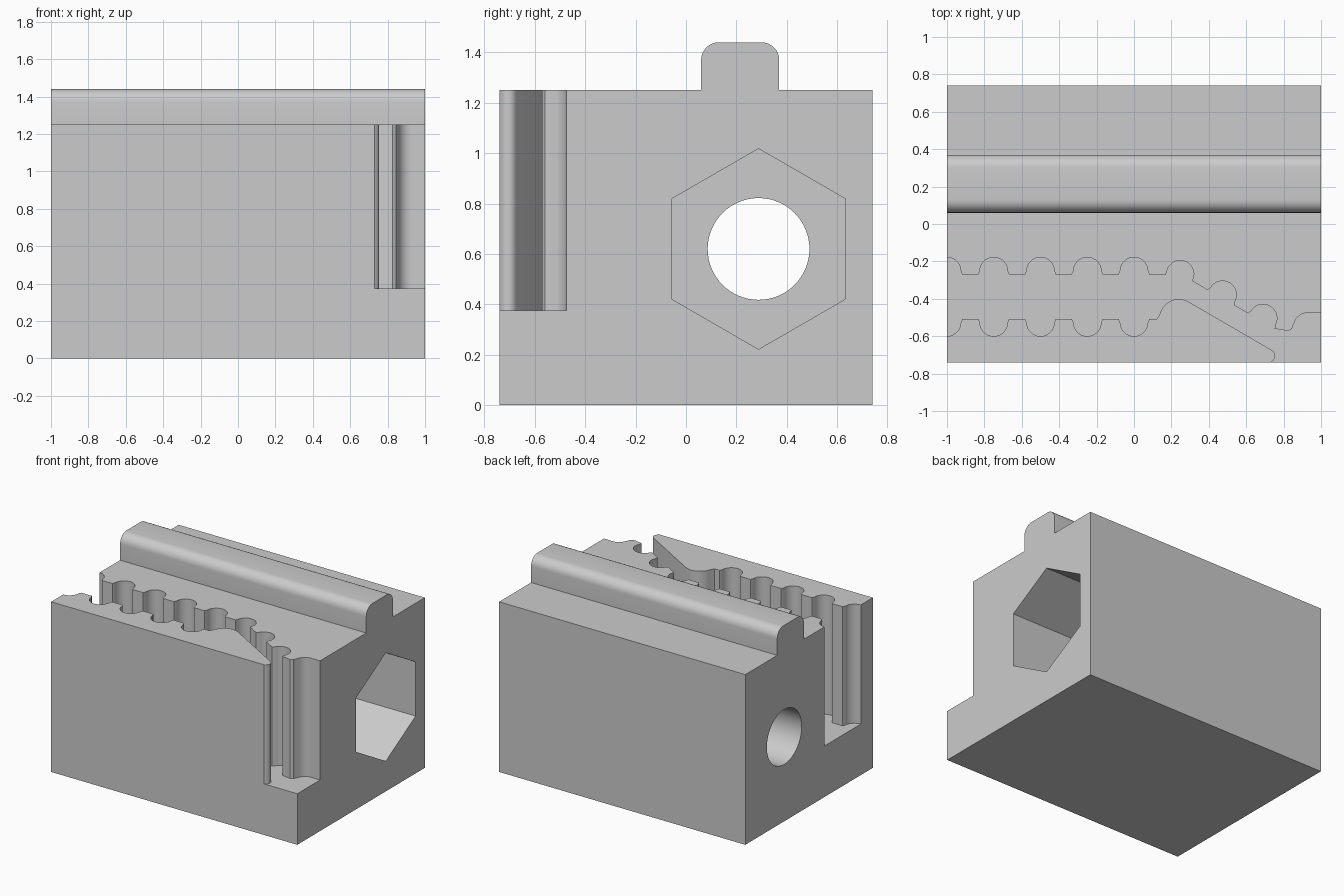
import bpy
import bmesh
from math import cos, sin, pi, radians
from mathutils import Vector

if "Cube" in bpy.data.objects:
    bpy.data.objects.remove(bpy.data.objects["Cube"], do_unlink=True)

grey = bpy.data.materials.new("light grey")
grey.use_nodes = True
grey.diffuse_color = (0.6, 0.6, 0.6, 1)
grey.node_tree.nodes["Principled BSDF"].inputs["Base Color"].default_value = (0.6, 0.6, 0.6, 1)


def prism(name, outline, axis, start, end):
    """Extrude a 2D outline along x (outline in y, z) or z (outline in x, y)."""
    bm = bmesh.new()
    place = (lambda a, b: (start, a, b)) if axis == "x" else (lambda a, b: (a, b, start))
    face = bm.faces.new([bm.verts.new(place(a, b)) for a, b in outline])
    shift = Vector((end - start, 0, 0)) if axis == "x" else Vector((0, 0, end - start))
    new = bmesh.ops.extrude_face_region(bm, geom=[face])["geom"]
    bmesh.ops.translate(bm, vec=shift, verts=[v for v in new if isinstance(v, bmesh.types.BMVert)])
    bmesh.ops.recalc_face_normals(bm, faces=bm.faces)
    mesh = bpy.data.meshes.new(name)
    bm.to_mesh(mesh)
    bm.free()
    mesh.materials.append(grey)
    obj = bpy.data.objects.new(name, mesh)
    bpy.context.collection.objects.link(obj)
    return obj


def arc(cx, cy, r, a0, a1, n):
    steps = [radians(a0 + (a1 - a0) * i / n) for i in range(n + 1)]
    return [(cx + r * cos(t), cy + r * sin(t)) for t in steps]


def tooth(x, y, angle=0, side=1):
    """Rounded belt tooth standing on (x, y), listed left to right."""
    local = [(-0.082, 0)] + arc(0, 0.018, 0.074, 180, 0, 14) + [(0.082, 0)]
    c, s = cos(radians(angle)), sin(radians(angle))
    return [(x + u * c - v * side * s, y + u * s + v * side * c) for u, v in local]


# Body with the rounded guide ridge along its top
W, TOP, R = 0.74, 1.25, 0.07
section = [(-W, 0), (W, 0), (W, TOP), (0.37, TOP)]
section += arc(0.37 - R, 1.44 - R, R, 0, 90, 8) + arc(0.06 + R, 1.44 - R, R, 90, 180, 8)
section += [(0.06, TOP), (-W, TOP)]
body = prism("belt_clamp_body", section, "x", -1, 1)

# Toothed belt channel: inner wall left to right, then outer wall back again
pitch = 0.25
inner, outer = [], []
for i in range(-4, 1):
    inner += tooth(i * pitch, -0.27)
    outer += tooth(i * pitch, -0.508, side=-1)
inner += [(0.17, -0.27)] + arc(0.247, -0.268, 0.073, 168, 0, 14) + [(0.312, -0.305)]
inner += tooth(0.464, -0.394, -30) + tooth(0.681, -0.519, -30)
inner += [(0.825, -0.572), (0.845, -0.56), (0.853, -0.535)]
inner += arc(0.927, -0.547, 0.072, 165, 90, 8) + [(1.1, -0.475)]
outer += [(0.123, -0.508)] + arc(0.24, -0.507, 0.105, 165, 60, 12)
outer += arc(0.72, -0.705, 0.035, 60, -60, 8) + [(0.728, -0.742), (0.728, -0.85), (1.1, -0.85)]
channel = prism("belt_channel", inner + outer[::-1], "z", 0.375, 1.6)

# Nut pocket and bolt hole
pocket = prism("nut_pocket", arc(0.288, 0.62, 0.398, 30, 330, 5), "x", 0.0, 1.1)
bore = prism("bolt_hole", arc(0.288, 0.62, 0.202, 0, 354.375, 63), "x", -1.1, 1.1)

bpy.context.view_layer.objects.active = body
for cutter in (channel, pocket, bore):
    mod = body.modifiers.new(cutter.name, "BOOLEAN")
    mod.operation = "DIFFERENCE"
    mod.solver = "EXACT"
    mod.object = cutter
    bpy.ops.object.modifier_apply(modifier=mod.name)
    bpy.data.objects.remove(cutter, do_unlink=True)

# Smooth the curved walls, keep the edges crisp
bpy.ops.object.select_all(action="DESELECT")
body.select_set(True)
bpy.ops.object.shade_smooth_by_angle(angle=radians(30))
